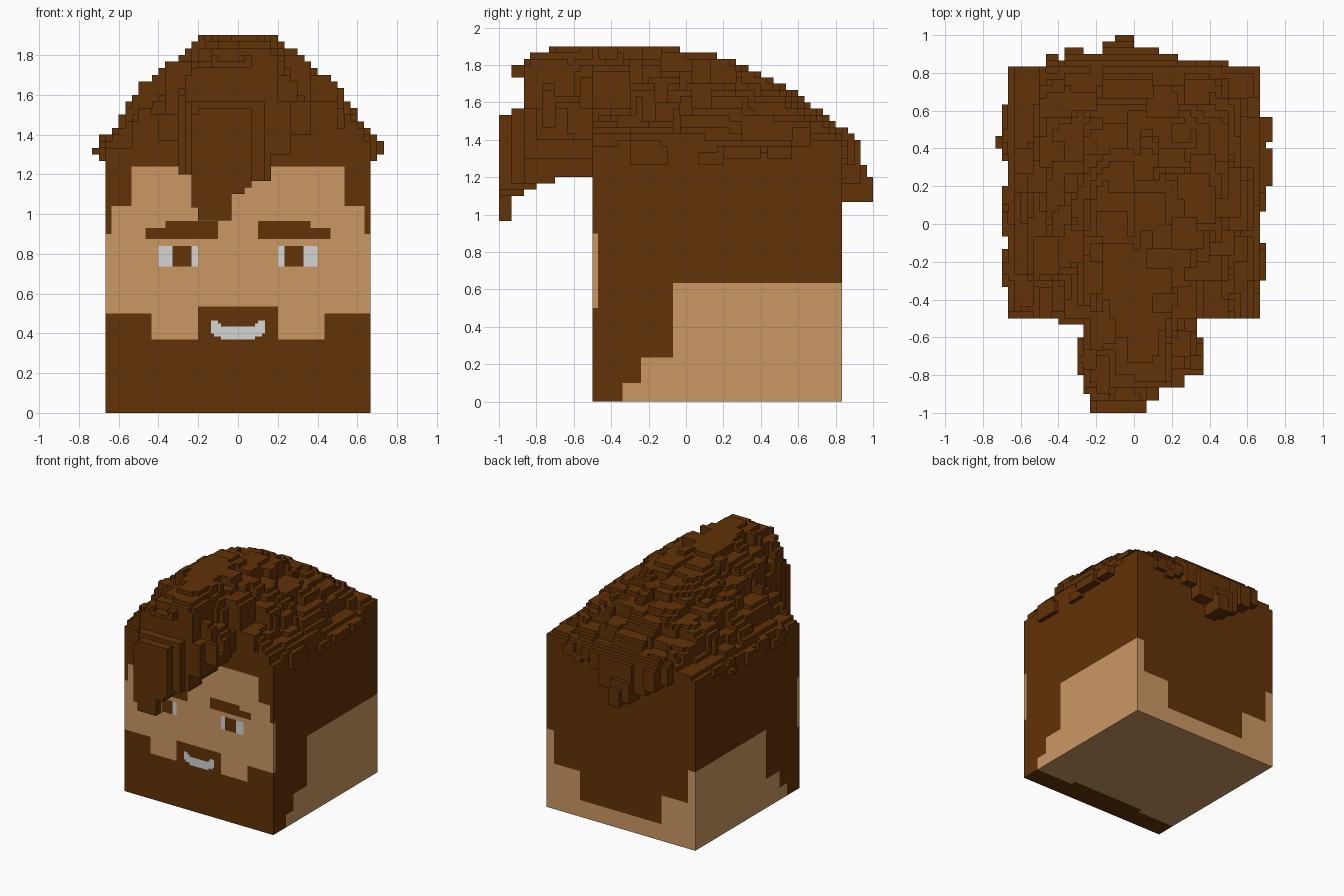
import bpy, bmesh, random
from mathutils import Vector

random.seed(7)
if "Cube" in bpy.data.objects:
    bpy.data.objects.remove(bpy.data.objects["Cube"])


def material(name, rgb):
    m = bpy.data.materials.new(name)
    m.use_nodes = True
    col = (*rgb, 1)
    m.diffuse_color = col
    bsdf = m.node_tree.nodes["Principled BSDF"]
    bsdf.inputs["Base Color"].default_value = col
    bsdf.inputs["Roughness"].default_value = 0.9
    return m


HAIR, SKIN, WHITE = 0, 1, 2
mats = [material("brown hair", (0.122, 0.032, 0.002)),
        material("tan skin", (0.6, 0.315, 0.125)),
        material("off white", (0.66, 0.66, 0.66))]


def finish(bm, name):
    me = bpy.data.meshes.new(name)
    bm.to_mesh(me)
    bm.free()
    for m in mats:
        me.materials.append(m)
    ob = bpy.data.objects.new(name, me)
    bpy.context.collection.objects.link(ob)


# ---- Head: a cube cut along the edges of the painted areas ----
def face_colour(x, z):
    a = abs(x)
    # mouth: a bar with upturned, clipped corners
    if (a < 0.085 and 0.37 < z < 0.435) or (0.085 < a < 0.12 and 0.385 < z < 0.45) \
            or (0.1 < a < 0.135 and 0.4 < z < 0.465):
        return WHITE
    # eyes
    if 0.2 < a < 0.4 and 0.735 < z < 0.84:
        return HAIR if 0.235 < a < 0.33 else WHITE
    # brows
    if (0.1 < a < 0.465 and 0.875 < z < 0.93) or (0.1 < a < 0.365 and 0.9 < z < 0.965):
        return HAIR
    beard = 0.535 if a < 0.2 else 0.37 if a < 0.435 else 0.5
    hairline = 1.24 if a < 0.535 else 1.04 if a < 0.635 else 0.9
    return SKIN if beard < z < hairline else HAIR


def side_colour(y, z):
    if y < -0.47:
        return SKIN if 0.5 < z < 0.9 else HAIR
    edge = 0.635 if y > -0.07 else 0.235 if y > -0.24 else 0.1 if y > -0.34 else 0
    return SKIN if z < edge else HAIR


def back_colour(x, z):
    a = abs(x)
    return SKIN if z < (0.135 if a < 0.365 else 0.365 if a < 0.6 else 0.635) else HAIR


def head_colour(c, n):
    if n.y < -0.5:
        return face_colour(c.x, c.z)
    if n.y > 0.5:
        return back_colour(c.x, c.z)
    if abs(n.x) > 0.5:
        return side_colour(c.y, c.z)
    if n.z < -0.5:
        return SKIN if c.y > (-0.3 if abs(c.x) < 0.33 else -0.34) else HAIR
    return HAIR


X_CUTS = (0.085, 0.1, 0.12, 0.135, 0.2, 0.235, 0.33, 0.365, 0.4, 0.435, 0.465, 0.535, 0.6, 0.635)
Y_CUTS = (-0.47, -0.34, -0.3, -0.24, -0.07)
Z_CUTS = (0.1, 0.135, 0.235, 0.368, 0.385, 0.4, 0.435, 0.45, 0.465, 0.5, 0.535, 0.635,
          0.735, 0.84, 0.875, 0.9, 0.93, 0.965, 1.04, 1.24)

bm = bmesh.new()
bmesh.ops.create_cube(bm, size=4 / 3)
bmesh.ops.translate(bm, verts=bm.verts, vec=(0, 1 / 6, 2 / 3))
cuts = [("X", s * c) for c in X_CUTS for s in (-1, 1)]
cuts += [("Y", c) for c in Y_CUTS] + [("Z", c) for c in Z_CUTS]
for axis, pos in cuts:
    normal = Vector([axis == k for k in "XYZ"])
    bmesh.ops.bisect_plane(bm, geom=bm.verts[:] + bm.edges[:] + bm.faces[:],
                           plane_co=normal * pos, plane_no=normal)
bm.normal_update()
for f in bm.faces:
    f.material_index = head_colour(f.calc_center_median(), f.normal)
finish(bm, "head")

# ---- Hair: small cubes on a grid of 30 per unit ----
N = 30
TOP = 40    # grid level of the top of the head
ACROSS = [(0, 1), (0.14, 1), (0.2, 0.94), (0.28, 0.82), (0.4, 0.65), (0.48, 0.56),
          (0.55, 0.4), (0.61, 0.22), (0.67, 0.03)]
ALONG = [(-1, 0.35), (-0.93, 0.36), (-0.92, 0.8), (-0.87, 0.82), (-0.83, 0.94), (-0.6, 0.95),
         (-0.55, 1), (-0.16, 1), (0, 0.94), (0.2, 0.88), (0.33, 0.77), (0.47, 0.65),
         (0.6, 0.53), (0.75, 0.32), (0.84, 0.15)]


def ramp(points, t):
    for (a, u), (b, v) in zip(points, points[1:]):
        if t <= b:
            return u + (v - u) * max(0, (t - a) / (b - a))
    return points[-1][1]


def dome(i, j):
    x, y = (i + 0.5) / N, (j + 0.5) / N
    f, g = ramp(ACROSS, abs(x - 0.01)), ramp(ALONG, y)
    h = 17 * (0.35 * min(f, g) + 0.65 * f * g)
    if y < -0.5:                        # rounded shoulders on the forelock
        h *= 1 - 2.2 * max(0, abs(x) - 0.14)
    elif y < -0.3 and abs(x) > 0.36:    # thinner at the front corners
        h *= 0.65
    return h


def in_lock(i, j):
    y = j / N
    left = -7 if y < -0.9 else -8 if y < -0.8 else -9 if y < -0.6 else -8
    right = 2 if y < -0.94 else 4 if y < -0.87 else 8 if y < -0.8 else 11 if y < -0.6 else 10
    return -30 <= j < -15 and left <= i < right


def on_head(i, j):
    return -20 <= i < 20 and -15 <= j < 25


def lock_bottom(i, j):
    x, y = i / N, j / N
    by_x = (36 if i < -7 else 31 if i < -6 else 29 if i < -1 else 33 if i < 1
            else 34 if i < 2 else 35 if i < 5 else 39 if i < 8 else 42)
    by_y = 29 if y < -0.94 else 33 if y < -0.88 else 34 if y < -0.83 else 35 if y < -0.7 else 36
    return max(by_x, by_y)


# rounded mass broken up by random flat tufts, never far above the dome
height = {(i, j): round(dome(i, j)) for i in range(-20, 20) for j in range(-30, 25)
          if on_head(i, j) or in_lock(i, j)}
for _ in range(240):
    i, j = random.randrange(-20, 20), random.randrange(-30, 25)
    w, d = random.randint(3, 8), random.randint(3, 8)
    level = round(dome(i, j) + random.uniform(-0.6, 0.7))
    for p in range(i - w // 2, i - w // 2 + w):
        for q in range(j - d // 2, j - d // 2 + d):
            if (p, q) in height and abs(height[p, q] - level) < 4:
                height[p, q] = max(0, min(level, round(dome(p, q) + 0.5), 17))

cells = set()
for (i, j), h in height.items():
    low = TOP if on_head(i, j) else lock_bottom(i, j)
    # the forelock's brow is set back a little below its crest
    cells.update((i, j, k) for k in range(low, TOP + h) if not (j < -26 and 47 <= k < 52))


def block(i0, i1, j0, j1, k0, k1):
    cells.update((i, j, k) for i in range(i0, i1) for j in range(j0, j1) for k in range(k0, k1))


# fringe tufts hanging over both sides
for s in (-1, 1):
    for _ in range(13):
        j, length = random.randrange(-10, 16), random.randint(1, 4)
        low = random.randint(38, 40)
        i0 = 20 if s > 0 else -21
        block(i0, i0 + 1, j, j + length, low, min(42, low + random.randint(1, 3)))
block(20, 22, 6, 12, 39, 41)
block(20, 22, 13, 17, 39, 41)
block(-22, -20, 12, 14, 39, 40)
block(-12, -8, -16, -15, 41, 45)

# small tufts along the back edge
for i in range(-14, 15, 2):
    low = random.randint(38, 40)
    block(i, min(15, i + 2), 25, 26, low, low + random.randint(1, 3))

# larger tuft hanging at the middle of the back
for i0, i1, reach, bottom in ((-14, -12, 2, 39), (-11, -8, 3, 37), (-8, -5, 2, 35), (-5, -3, 4, 33),
                              (-3, 0, 5, 32), (0, 4, 3, 35), (4, 7, 2, 38)):
    for step in range(reach):
        block(i0, i1, 25 + step, 26 + step, bottom, max(bottom + 1, (44, 43, 42, 38, 36)[step]))

# only the outer skin of the cubes becomes mesh
bm = bmesh.new()
points = {}


def vert(p):
    if p not in points:
        points[p] = bm.verts.new([c / N for c in p])
    return points[p]


for cell in sorted(cells):
    for axis in range(3):
        for side in (0, 1):
            near = list(cell)
            near[axis] += 2 * side - 1
            if tuple(near) in cells:
                continue
            quad = []
            for u, v in ((0, 0), (1, 0), (1, 1), (0, 1)):
                p = list(cell)
                p[axis] += side
                p[(axis + 1) % 3] += u
                p[(axis + 2) % 3] += v
                quad.append(vert(tuple(p)))
            bm.faces.new(quad if side else quad[::-1])
finish(bm, "hair")
